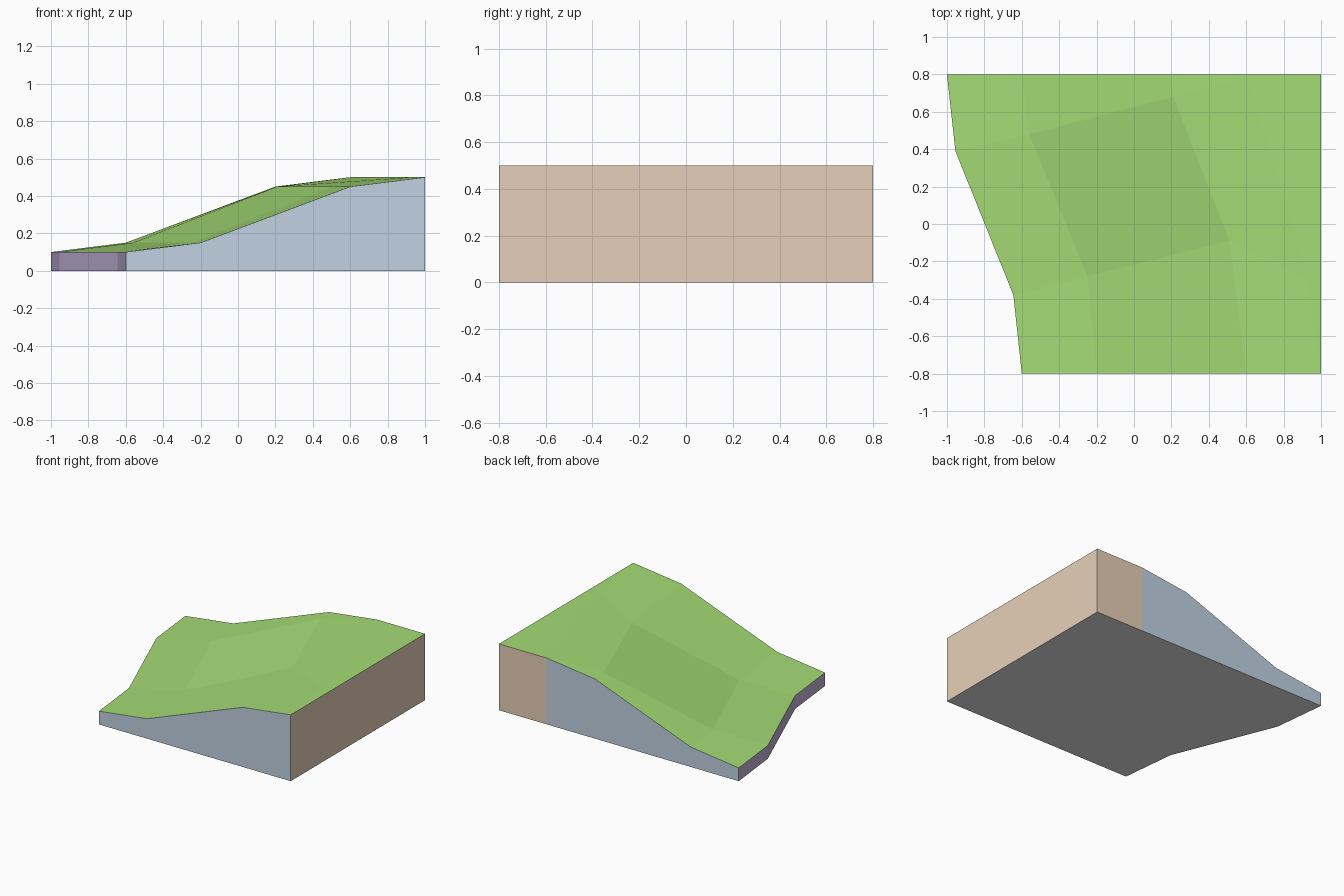
import bpy
import bmesh

cube = bpy.data.objects.get("Cube")
if cube:
    bpy.data.objects.remove(cube, do_unlink=True)


def material(name, rgb):
    """Flat material from 0-255 display colour."""
    lin = [((c / 255 + 0.055) / 1.055) ** 2.4 for c in rgb]
    mat = bpy.data.materials.new(name)
    mat.use_nodes = True
    mat.diffuse_color = (*lin, 1)
    mat.node_tree.nodes["Principled BSDF"].inputs["Base Color"].default_value = (*lin, 1)
    return mat


grass = material("grass green", (165, 220, 117))
stone = material("slate blue", (193, 210, 226))
earth = material("earth tan", (231, 207, 184))
bank = material("bank purple", (195, 179, 216))
under = material("underside grey", (229, 229, 229))


def make_object(name, faces, mats, rule=None):
    """Mesh from faces given as corner lists, with a material rule per face."""
    bm = bmesh.new()
    for corners in faces:
        bm.faces.new([bm.verts.new(c) for c in corners])
    bmesh.ops.remove_doubles(bm, verts=bm.verts, dist=0.0001)
    bm.normal_update()
    for f in bm.faces:
        f.material_index = rule(f) if rule else 0
    mesh = bpy.data.meshes.new(name)
    bm.to_mesh(mesh)
    bm.free()
    for m in mats:
        mesh.materials.append(m)
    obj = bpy.data.objects.new(name, mesh)
    bpy.context.collection.objects.link(obj)
    return obj


# Level contours of the slope: height, then x, y from back to front
contours = [
    (0.10, [(-1.0, 0.8), (-0.955, 0.39), (-0.645, -0.38), (-0.6, -0.8)]),
    (0.15, [(-0.6, 0.8), (-0.56, 0.48), (-0.25, -0.28), (-0.2, -0.8)]),
    (0.45, [(0.2, 0.8), (0.21, 0.68), (0.51, -0.09), (0.6, -0.8)]),
    (0.50, [(0.6, 0.8), (0.61, 0.78), (0.93, -0.3), (1.0, -0.8)]),
]
rows = [[(x, y, z) for x, y in pts] for z, pts in contours]
far_corner = (1.0, 0.8, 0.5)

# Grassy slope between contours, then the level plateau
slope = [(a[i], a[i + 1], b[i + 1], b[i])
         for a, b in zip(rows, rows[1:]) for i in range(3)]
slope.append((*rows[-1], far_corner))
make_object("grass_surface", slope, [grass])


def floor(p):
    return (p[0], p[1], 0)


# Outline runs down the low bank, along the front, up the right and along the back
front = [r[-1] for r in rows[1:]]
back = [r[0] for r in reversed(rows[1:])]
outline = rows[0] + front + [far_corner] + back


def wall_material(f):
    c = f.calc_center_median()
    if f.normal.x < -0.5:
        return 1
    if f.normal.x > 0.5 or (c.y > 0.7 and c.x > 0.6):
        return 2
    return 0


# Upright cut sides
walls = [(p, floor(p), floor(q), q)
         for p, q in zip(outline, outline[1:] + outline[:1])]
make_object("side_walls", walls, [stone, bank, earth], wall_material)

# Flat underside
make_object("underside", [[floor(p) for p in reversed(outline)]], [under])
